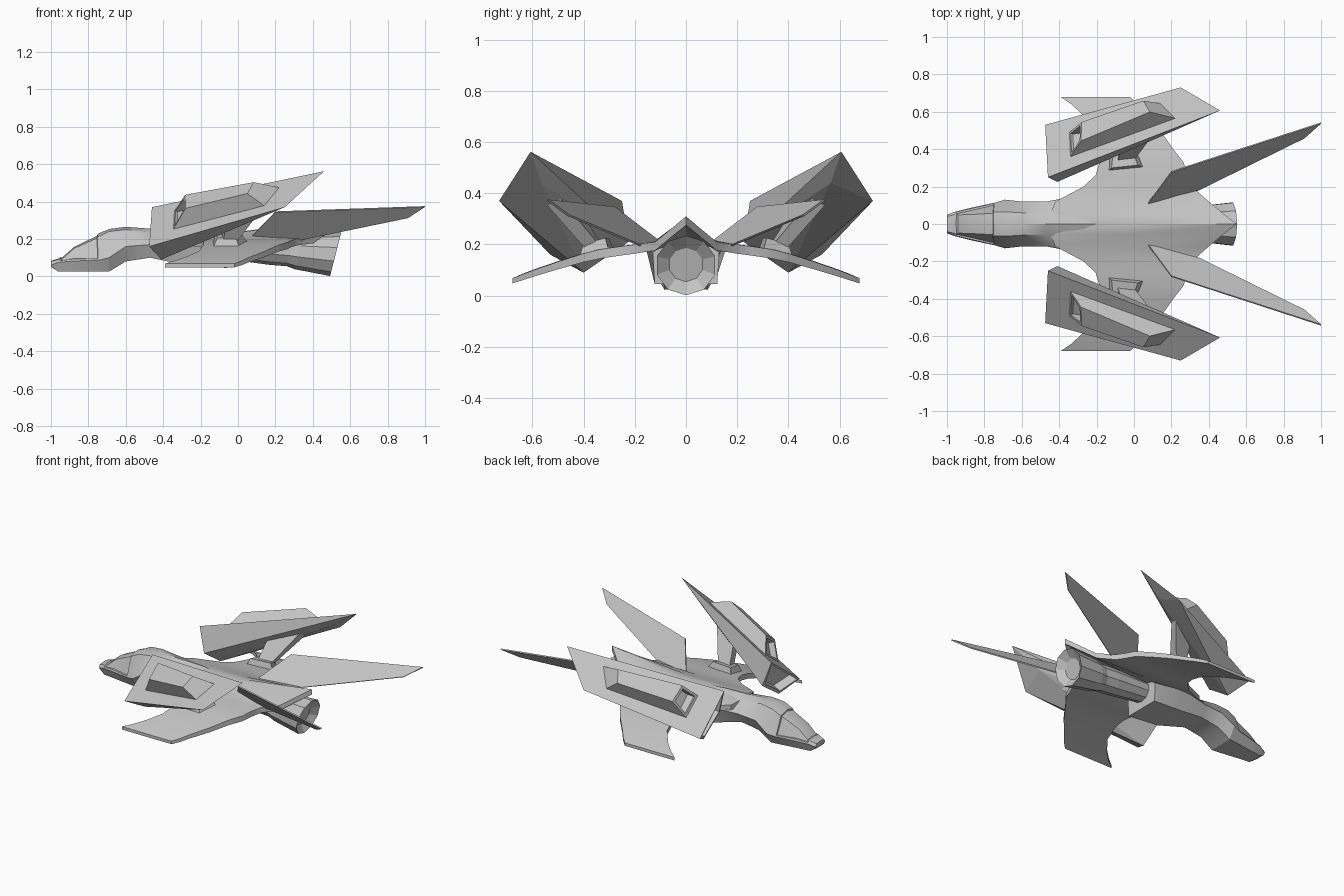
import bpy, bmesh
from math import cos, sin, tau
from mathutils import Vector

cube = bpy.data.objects.get("Cube")
if cube:
    bpy.data.objects.remove(cube, do_unlink=True)

hull_grey = bpy.data.materials.new("hull_grey")
hull_grey.use_nodes = True
COLOUR = (0.55, 0.55, 0.55, 1)
hull_grey.diffuse_color = COLOUR
hull_grey.node_tree.nodes["Principled BSDF"].inputs["Base Color"].default_value = COLOUR


def make(name, verts, faces, mirror=False, thick=0, smooth=0, edit=None):
    """Mesh object from points and faces, optionally mirrored across y."""
    bm = bmesh.new()
    vs = [bm.verts.new(v) for v in verts]
    fs = [bm.faces.new([vs[i] for i in f]) for f in faces]
    bmesh.ops.recalc_face_normals(bm, faces=bm.faces)
    if edit:
        edit(bm, fs)
    me = bpy.data.meshes.new(name)
    bm.to_mesh(me)
    bm.free()
    me.materials.append(hull_grey)
    ob = bpy.data.objects.new(name, me)
    bpy.context.collection.objects.link(ob)
    if thick:
        mod = ob.modifiers.new("thickness", 'SOLIDIFY')
        mod.thickness, mod.offset = thick, 0
    if mirror:
        mod = ob.modifiers.new("mirror", 'MIRROR')
        mod.use_axis = (False, True, False)
    if smooth:
        bpy.ops.object.select_all(action='DESELECT')
        ob.select_set(True)
        bpy.context.view_layer.objects.active = ob
        bpy.ops.object.shade_smooth_by_angle(angle=smooth)


def loft(rings):
    """Points and faces of a capped skin through equal rings."""
    n = len(rings[0])
    verts = [p for r in rings for p in r]
    faces = [(a * n + i, a * n + (i + 1) % n, (a + 1) * n + (i + 1) % n, (a + 1) * n + i)
             for a in range(len(rings) - 1) for i in range(n)]
    last = (len(rings) - 1) * n
    return verts, faces + [tuple(range(n)), tuple(range(last, last + n))]


def sink(bm, face, width, depth):
    """Cut a recess into one face."""
    bmesh.ops.inset_region(bm, faces=[face], thickness=width)
    push = face.normal * -depth
    new = bmesh.ops.extrude_discrete_faces(bm, faces=[face])["faces"][0]
    bmesh.ops.translate(bm, vec=push, verts=new.verts)


BOX = [(0, 1, 2, 3), (4, 5, 6, 7), (0, 1, 5, 4), (1, 2, 6, 5), (2, 3, 7, 6), (3, 0, 4, 7)]

# Fuselage: x, bottom (y, z), chine (y, z), shoulder (y, z), top z
stations = [
    (-1.0, .035, .05, .05, .06, .04, .08, .083),
    (-.96, .05, .025, .065, .075, .05, .09, .095),
    (-.88, .06, .025, .085, .082, .055, .155, .165),
    (-.74, .08, .025, .115, .088, .065, .215, .232),
    (-.69, .085, .025, .13, .10, .065, .24, .253),
    (-.6, .08, .08, .12, .16, .06, .25, .265),
    (-.47, .08, .10, .12, .17, .06, .235, .255),
    (-.28, .115, .06, .155, .18, .08, .22, .25),
    (-.06, .122, .045, .13, .17, .08, .2, .23),
]
rings = []
for x, by, bz, cy, cz, sy, sz, tz in stations:
    half = [(by, bz), (cy, cz), (sy, sz)]
    rings.append([(x, y, z) for y, z in half] + [(x, 0, tz)]
                 + [(x, -y, z) for y, z in reversed(half)])


def canopy_cut(bm, fs):
    # Canopy glazing framed and set in slightly
    panel = [f for f in fs if -.95 < f.calc_center_median().x < -.76
             and f.calc_center_median().z > .085]
    bmesh.ops.inset_region(bm, faces=panel, thickness=.012, depth=0)
    bmesh.ops.inset_region(bm, faces=panel, thickness=.006, depth=-.008)


make("fuselage", *loft(rings), smooth=.45, edit=canopy_cut)

# Wing deck: y, leading x, leading z, trailing x, trailing z, thickness
deck = [
    (0, -.47, .243, .55, .31, .035),
    (.05, -.45, .236, .485, .268, .033),
    (.12, -.42, .216, .40, .21, .033),
    (.2, -.27, .2, .31, .2, .036),
    (.26, -.205, .194, .285, .192, .036),
    (.33, -.185, .184, .265, .182, .036),
    (.4, -.185, .167, .21, .165, .034),
    (.5, -.21, .135, .14, .133, .03),
    (.59, -.28, .104, .06, .102, .026),
    (.64, -.335, .085, .02, .083, .023),
    (.678, -.39, .068, -.02, .068, .02),
]
sides = [(-d[0],) + d[1:] for d in reversed(deck[1:])] + deck
rings = []
for y, lx, lz, tx, tz, t in sides:
    upper = [(lx, y, lz), ((lx + tx) / 2, y, lz), (tx, y, tz)]
    rings.append(upper + [(px, y, pz - t) for px, y, pz in reversed(upper)])
make("wing_deck", *loft(rings), smooth=.6)

# Tail fins
fin = [(.06, .09, .2), (.2, .28, .345), (1.0, .54, .373), (.91, .46, .314), (.25, .135, .178)]
make("tail_fin", fin, [range(5)], mirror=True, thick=.008)

# Engine barrel along a drooping axis, with a sunken nozzle
start, end = Vector((-.08, 0, .165)), Vector((.522, 0, .118))
tilt = Vector((.245, 0, .97))
SIDES = 10
rings = []
for t, r in ((0, .07), (.45, .085), (.6, .085), (.68, .098), (1, .12), (.94, .068)):
    c = start.lerp(end, t)
    rings.append([c + r * (cos(a) * tilt + sin(a) * Vector((0, 1, 0)))
                  for a in (tau * i / SIDES for i in range(SIDES))])
make("engine", *loft(rings))

# Outer shields: flat outer face, wedge-shaped back, open front
A, B = Vector((-.46, .25, .37)), Vector((-.475, .53, .16))
C, D = Vector((.25, .73, .37)), Vector((.46, .607, .562))
shield = [A, B, C, D, (-.41, .225, .21), (-.41, .40, .09), (.28, .565, .44)]
make("shield", shield,
     [(0, 1, 2, 3), (0, 1, 5, 4), (1, 5, 2), (5, 6, 2), (2, 6, 3), (4, 6, 5), (4, 3, 6), (0, 3, 4)],
     mirror=True, edit=lambda bm, fs: sink(bm, fs[1], .022, .06))

# Pods raised from the shields
normal = (B - A).cross(D - A).normalized()
normal *= 1 if normal.z > 0 else -1


def on_shield(x, y):
    p = Vector((x, y, 0))
    p.z = A.z - (normal.x * (x - A.x) + normal.y * (y - A.y)) / normal.z
    return p


base = [on_shield(*p) for p in ((-.34, .36), (.22, .565), (.14, .645), (-.345, .49))]
top = [on_shield(*p) + normal * .09
       for p in ((-.25, .395), (.118, .55), (.083, .61), (-.247, .496))]
make("shield_pod", base + top, BOX, mirror=True,
     edit=lambda bm, fs: sink(bm, fs[5], .022, .04))

# Pylons joining shields and wings
foot = [(-.14, .28, .17), (.06, .30, .17), (.01, .42, .14), (-.14, .42, .14),
        (-.12, .30, .225), (.02, .315, .225), (-.01, .40, .205), (-.11, .40, .205)]
make("pylon_foot", foot, BOX, mirror=True)
strut = [(-.09, .33, .2), (.0, .34, .2), (-.01, .39, .18), (-.08, .39, .18),
         (-.06, .43, .36), (.12, .50, .39), (.12, .54, .35), (-.06, .47, .31)]
make("pylon_strut", strut, BOX, mirror=True)
